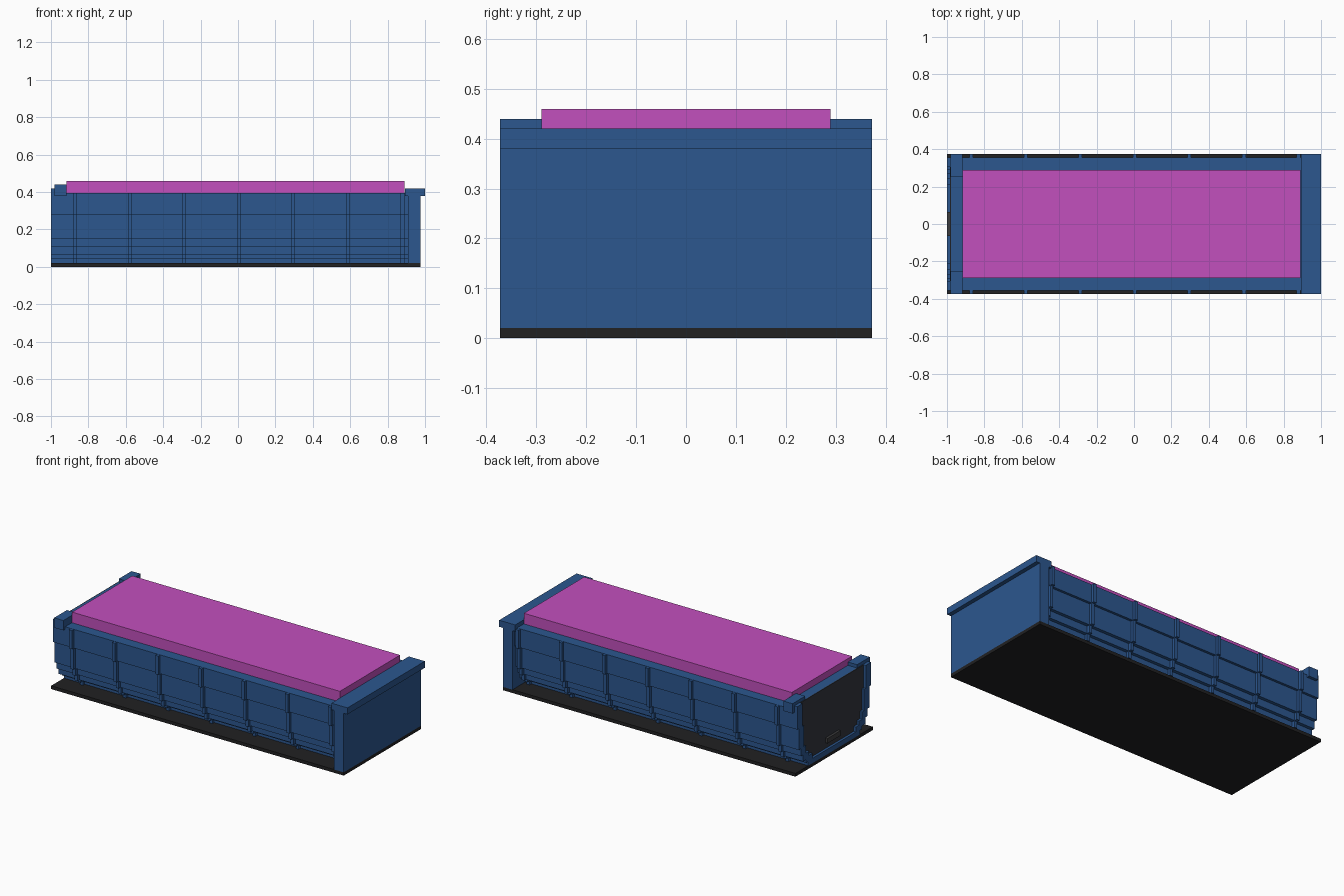
import bpy
import bmesh

cube = bpy.data.objects.get("Cube")
if cube:
    bpy.data.objects.remove(cube, do_unlink=True)


def material(name, rgb):
    m = bpy.data.materials.new(name)
    m.diffuse_color = (*rgb, 1)
    m.use_nodes = True
    bsdf = next(n for n in m.node_tree.nodes if n.type == 'BSDF_PRINCIPLED')
    bsdf.inputs["Base Color"].default_value = (*rgb, 1)
    return m


BLUE = material("painted blue", (0.025, 0.095, 0.275))
MAGENTA = material("cover magenta", (0.54, 0.08, 0.51))
BLACK = material("base black", (0.015, 0.015, 0.016))
DARK = material("tailgate dark grey", (0.034, 0.038, 0.050))
GREY = material("handle grey", (0.045, 0.045, 0.048))


def prism(name, outline, x0, x1, mat):
    """Extrude a closed (y, z) outline along x."""
    bm = bmesh.new()
    face = bm.faces.new([bm.verts.new((x0, y, z)) for y, z in outline])
    ext = bmesh.ops.extrude_face_region(bm, geom=[face])
    moved = [v for v in ext["geom"] if isinstance(v, bmesh.types.BMVert)]
    bmesh.ops.translate(bm, verts=moved, vec=(x1 - x0, 0, 0))
    bmesh.ops.recalc_face_normals(bm, faces=bm.faces)
    mesh = bpy.data.meshes.new(name)
    bm.to_mesh(mesh)
    bm.free()
    mesh.materials.append(mat)
    ob = bpy.data.objects.new(name, mesh)
    bpy.context.collection.objects.link(ob)
    return ob


def box(name, x0, x1, y0, y1, z0, z1, mat):
    return prism(name, [(y0, z0), (y1, z0), (y1, z1), (y0, z1)], x0, x1, mat)


def steps(levels, top, grow=0.0):
    """Half outline, top to bottom, from (half width, lower z) steps."""
    pts, z = [], top
    for w, low in levels:
        pts += [(w + grow, z), (w + grow, low)]
        z = low
    return pts


def mirrored(half):
    return half + [(-y, z) for y, z in reversed(half)]


# Stepped tub shell, narrowing towards the floor
OUTER = [(0.355, 0.28), (0.34, 0.15), (0.32, 0.105), (0.30, 0.065),
         (0.27, 0.045), (0.25, 0.02)]
INNER = [(0.305, 0.28), (0.29, 0.15), (0.27, 0.105), (0.24, 0.08), (0.21, 0.05)]

prism("tub_body", mirrored(steps(OUTER, 0.395)), -0.98, 0.91, BLUE)

# Base plate
box("base_plate", -1.0, 0.975, -0.373, 0.373, 0, 0.02, BLACK)

# Vertical ribs wrapping the tub
for i in range(7):
    x = -0.87 + i * 0.2915
    prism(f"rib_{i + 1}", mirrored(steps(OUTER, 0.394, 0.018)),
          x - 0.01, x + 0.01, BLUE)

# Front bulkhead with overhanging cap
box("front_bulkhead", 0.91, 0.975, -0.373, 0.373, 0.02, 0.38, BLUE)
box("front_cap", 0.892, 1.0, -0.373, 0.373, 0.38, 0.42, BLUE)

# Rear frame: open U around the recessed tailgate
outer, inner = steps(OUTER, 0.42), steps(INNER, 0.42)
prism("rear_frame", mirrored(outer) + mirrored(inner)[::-1], -1.0, -0.98, BLUE)
prism("tailgate", mirrored(inner), -0.985, -0.979, DARK)
box("tailgate_handle", -1.0, -0.984, -0.063, 0.063, 0.085, 0.115, GREY)

# Rear cross beam and corner caps
box("rear_beam", -0.98, -0.918, -0.30, 0.30, 0.38, 0.42, BLUE)
for side, s in (("left", 1), ("right", -1)):
    y0, y1 = sorted((s * 0.25, s * 0.373))
    box(f"rear_corner_cap_{side}", -0.98, -0.918, y0, y1, 0.38, 0.44, BLUE)

# Load cover
box("load_cover", -0.917, 0.891, -0.29, 0.29, 0.394, 0.46, MAGENTA)
